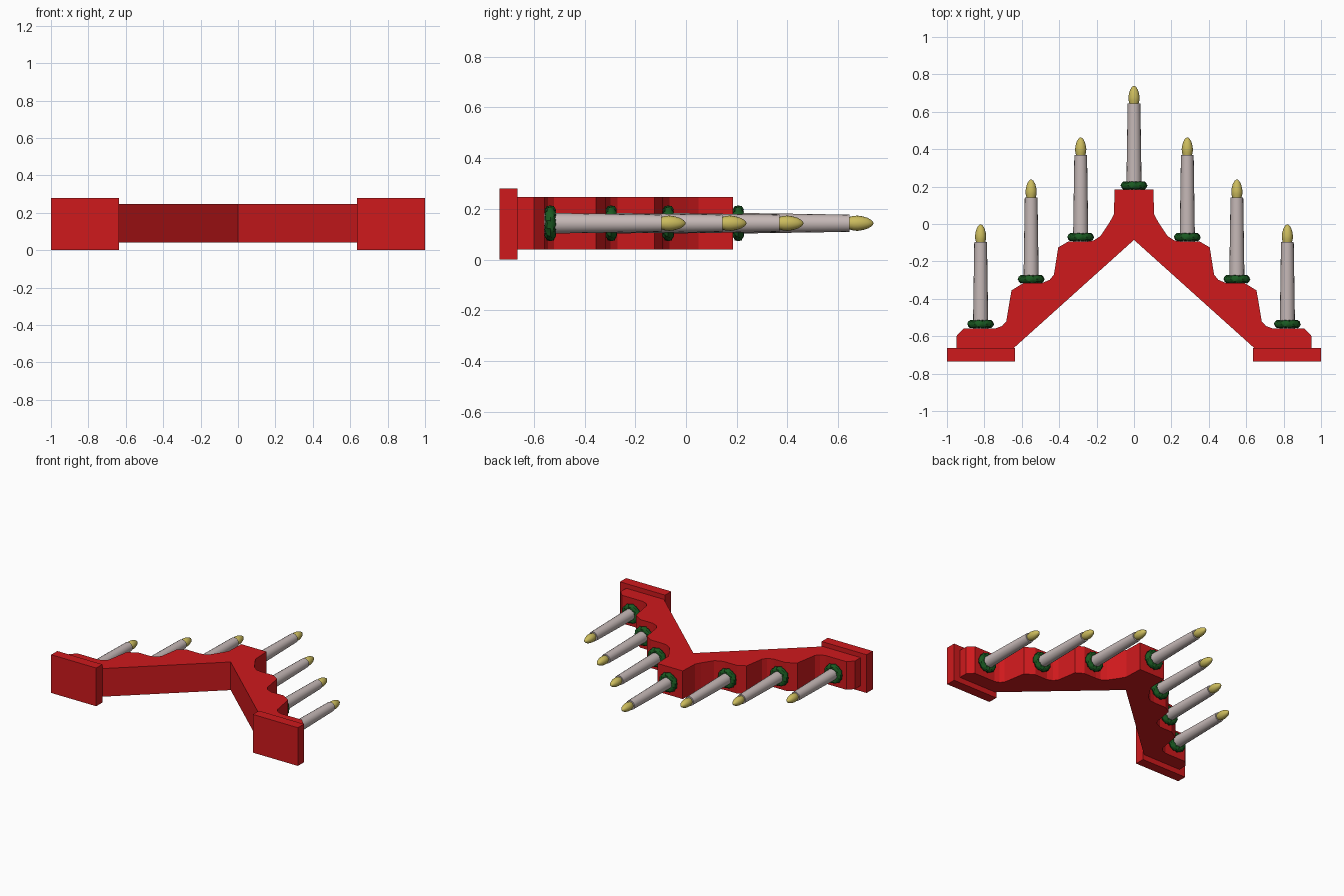
import bpy, bmesh, math
from mathutils import Vector

if "Cube" in bpy.data.objects:
    bpy.data.objects.remove(bpy.data.objects["Cube"])

ZC = 0.143  # mid-depth of the arch and candles


def material(name, rgb):
    m = bpy.data.materials.new(name)
    m.diffuse_color = (*rgb, 1)
    m.use_nodes = True
    m.node_tree.nodes["Principled BSDF"].inputs["Base Color"].default_value = m.diffuse_color
    return m


RED = material("red_paint", (0.62, 0.01, 0.012))
WAX = material("candle_wax", (0.56, 0.48, 0.47))
GREEN = material("wreath_green", (0.01, 0.1, 0.015))
YELLOW = material("bulb_yellow", (0.6, 0.5, 0.11))


def finish(name, bm, mat, smooth=None):
    bmesh.ops.recalc_face_normals(bm, faces=bm.faces)
    me = bpy.data.meshes.new(name)
    bm.to_mesh(me)
    bm.free()
    me.materials.append(mat)
    ob = bpy.data.objects.new(name, me)
    bpy.context.collection.objects.link(ob)
    if smooth:
        bpy.context.view_layer.objects.active = ob
        ob.select_set(True)
        bpy.ops.object.shade_smooth_by_angle(angle=math.radians(smooth))
        ob.select_set(False)
    return ob


def extrude_outline(name, pts, z0, z1, mat):
    bm = bmesh.new()
    face = bm.faces.new([bm.verts.new((x, y, z0)) for x, y in pts])
    new = bmesh.ops.extrude_face_region(bm, geom=[face])["geom"]
    bmesh.ops.translate(bm, vec=(0, 0, z1 - z0),
                        verts=[v for v in new if isinstance(v, bmesh.types.BMVert)])
    return finish(name, bm, mat)


def lathe(name, profile, x, sides, mat, smooth):
    """Revolve (radius, y) rings about the y-directed candle axis."""
    bm = bmesh.new()
    rings = [[bm.verts.new((x + r * math.cos(a), y, ZC + r * math.sin(a)))
              for a in (2 * math.pi * i / sides for i in range(sides))]
             for r, y in profile]
    for lo, hi in zip(rings, rings[1:]):
        for i in range(sides):
            j = (i + 1) % sides
            bm.faces.new((lo[i], lo[j], hi[j], hi[i]))
    bm.faces.new(rings[0])
    bm.faces.new(rings[-1])
    return finish(name, bm, mat, smooth)


def wreath(name, x, y, mat, n=40, m=10):
    """Lumpy ring of greenery around the candle foot."""
    bm = bmesh.new()
    rings = []
    for i in range(n):
        a = 2 * math.pi * i / n
        ring = []
        for k in range(m):
            b = 2 * math.pi * k / m
            t = 0.0205 + 0.0025 * math.sin(13 * a + 2 * b) + 0.0015 * math.sin(7 * a - 3 * b)
            r = 0.049 + t * math.cos(b)
            ring.append(bm.verts.new((x + r * math.cos(a), y + t * math.sin(b),
                                      ZC + r * math.sin(a))))
        rings.append(ring)
    for i in range(n):
        p, q = rings[i], rings[(i + 1) % n]
        for k in range(m):
            l = (k + 1) % m
            bm.faces.new((p[k], p[l], q[l], q[k]))
    return finish(name, bm, mat, 40)


# Stepped arch: right half outline from the top down, mirrored to the left
half = [(0.103, 0.185), (0.108, 0.05), (0.13, 0.01), (0.18, -0.065), (0.215, -0.088),
        (0.25, -0.093), (0.35, -0.093), (0.405, -0.125), (0.428, -0.27), (0.45, -0.298),
        (0.49, -0.315), (0.59, -0.315), (0.655, -0.355), (0.683, -0.52), (0.705, -0.545),
        (0.74, -0.558), (0.91, -0.558), (0.95, -0.6), (0.95, -0.665), (0.645, -0.665)]
outline = half + [(0, -0.085)] + [(-x, y) for x, y in reversed(half)]
extrude_outline("stepped_arch", outline, 0.04, 0.246, RED)

# Foot blocks
for side, s in (("right", 1), ("left", -1)):
    extrude_outline("foot_" + side, [(s * 0.635, -0.735), (s, -0.735),
                                     (s, -0.664), (s * 0.635, -0.664)], 0, 0.28, RED)

# Candles with wreaths and bulbs
steps = [(0.82, -0.558), (0.55, -0.318), (0.285, -0.093), (0, 0.183)]
spots = steps + [(-x, y) for x, y in steps[:3]]
for i, (x, y) in enumerate(spots, 1):
    lathe(f"candle_{i}", [(0.041, y - 0.003), (0.038, y + 0.2), (0.034, y + 0.461)],
          x, 16, WAX, 40)
    top = y + 0.458
    lathe(f"bulb_{i}", [(0.024, top), (0.029, top + 0.02), (0.03, top + 0.036),
                        (0.027, top + 0.056), (0.021, top + 0.076), (0.012, top + 0.091),
                        (0.003, top + 0.098)], x, 16, YELLOW, 50)
    wreath(f"wreath_{i}", x, y + 0.023, GREEN)
